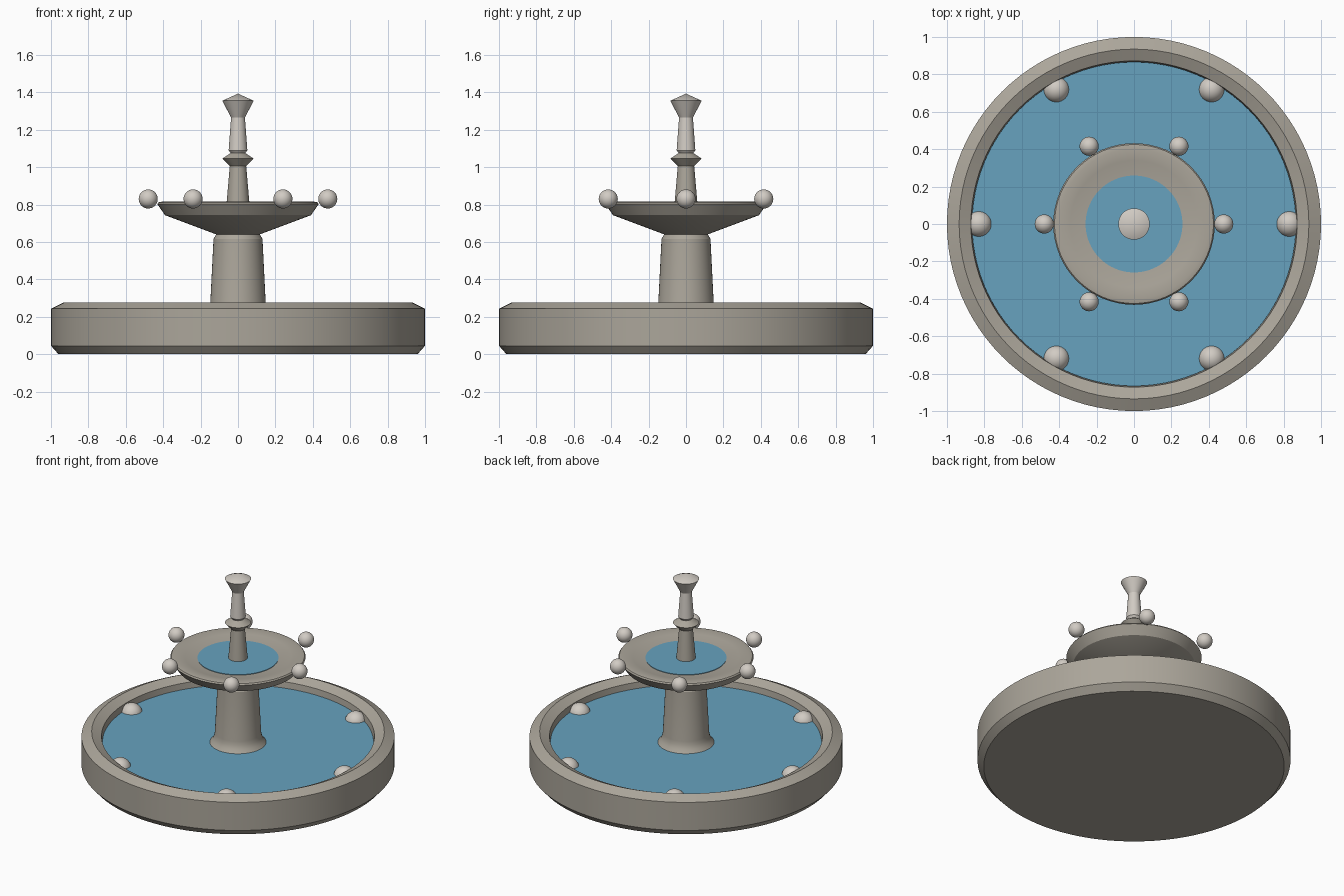
import bpy, bmesh, math

if "Cube" in bpy.data.objects:
    bpy.data.objects.remove(bpy.data.objects["Cube"])

def material(name, rgb):
    m = bpy.data.materials.new(name)
    m.diffuse_color = (*rgb, 1)
    m.use_nodes = True
    m.node_tree.nodes["Principled BSDF"].inputs["Base Color"].default_value = m.diffuse_color
    return m

STONE = material("stone", (0.41, 0.38, 0.325))
PALE = material("pale_stone", (0.64, 0.60, 0.55))
WATER = material("water", (0.135, 0.36, 0.52))

def finish(name, bm, mat):
    bmesh.ops.recalc_face_normals(bm, faces=bm.faces)
    me = bpy.data.meshes.new(name)
    bm.to_mesh(me)
    bm.free()
    me.materials.append(mat)
    ob = bpy.data.objects.new(name, me)
    bpy.context.collection.objects.link(ob)
    bpy.ops.object.select_all(action='DESELECT')
    ob.select_set(True)
    bpy.context.view_layer.objects.active = ob
    bpy.ops.object.shade_smooth_by_angle(angle=math.radians(25))
    return ob

def lathe(name, profile, mat, n=64):
    """Turn a (radius, z) profile, running axis to axis, around z."""
    bm = bmesh.new()
    rings = []
    for r, z in profile:
        if r == 0:
            rings.append([bm.verts.new((0, 0, z))])
        else:
            rings.append([bm.verts.new((r * math.cos(2 * math.pi * i / n),
                                        r * math.sin(2 * math.pi * i / n), z)) for i in range(n)])
    for a, b in zip(rings, rings[1:]):
        for i in range(n):
            j = (i + 1) % n
            quad = [a[i % len(a)], a[j % len(a)], b[j % len(b)], b[i % len(b)]]
            bm.faces.new(list(dict.fromkeys(quad)))
    return finish(name, bm, mat)

def ball_ring(name, count, ring_r, z, r):
    for k in range(count):
        a = 2 * math.pi * k / count
        bm = bmesh.new()
        bmesh.ops.create_uvsphere(bm, u_segments=32, v_segments=16, radius=r)
        bmesh.ops.translate(bm, verts=bm.verts,
                            vec=(ring_r * math.cos(a), ring_r * math.sin(a), z))
        finish(f"{name}_{k + 1}", bm, PALE)

# Lower pool with chamfered rim
lathe("basin", [(0, 0), (0.96, 0), (1, 0.045), (1, 0.243), (0.935, 0.275),
                (0.872, 0.245), (0.862, 0.15), (0, 0.15)], STONE, 96)
lathe("basin_water", [(0, 0.16), (0.864, 0.16), (0.866, 0.203), (0, 0.203)], WATER, 96)

# Pedestal with flared foot
lathe("pedestal", [(0, 0.15), (0.19, 0.15), (0.18, 0.203), (0.162, 0.225), (0.152, 0.25),
                   (0.148, 0.275), (0.131, 0.615), (0.115, 0.645), (0, 0.645)], STONE)

# Upper bowl, almost flat inside
lathe("upper_bowl", [(0, 0.64), (0.115, 0.64), (0.39, 0.743), (0.432, 0.803), (0.425, 0.812),
                     (0.40, 0.817), (0.34, 0.807), (0.25, 0.793), (0, 0.785)], STONE)
lathe("bowl_water", [(0, 0.79), (0.258, 0.79), (0.259, 0.798), (0, 0.798)], WATER)

# Spire with collar, then pale finial
lathe("spire", [(0, 0.79), (0.062, 0.79), (0.06, 0.82), (0.044, 1.005), (0.083, 1.046),
                (0.035, 1.078), (0, 1.078)], STONE, 48)
lathe("finial", [(0, 1.07), (0.035, 1.07), (0.05, 1.09), (0.037, 1.265), (0.084, 1.355),
                 (0, 1.393)], PALE, 48)

# Decorative balls
ball_ring("basin_ball", 6, 0.83, 0.183, 0.07)
ball_ring("bowl_ball", 6, 0.48, 0.83, 0.051)
